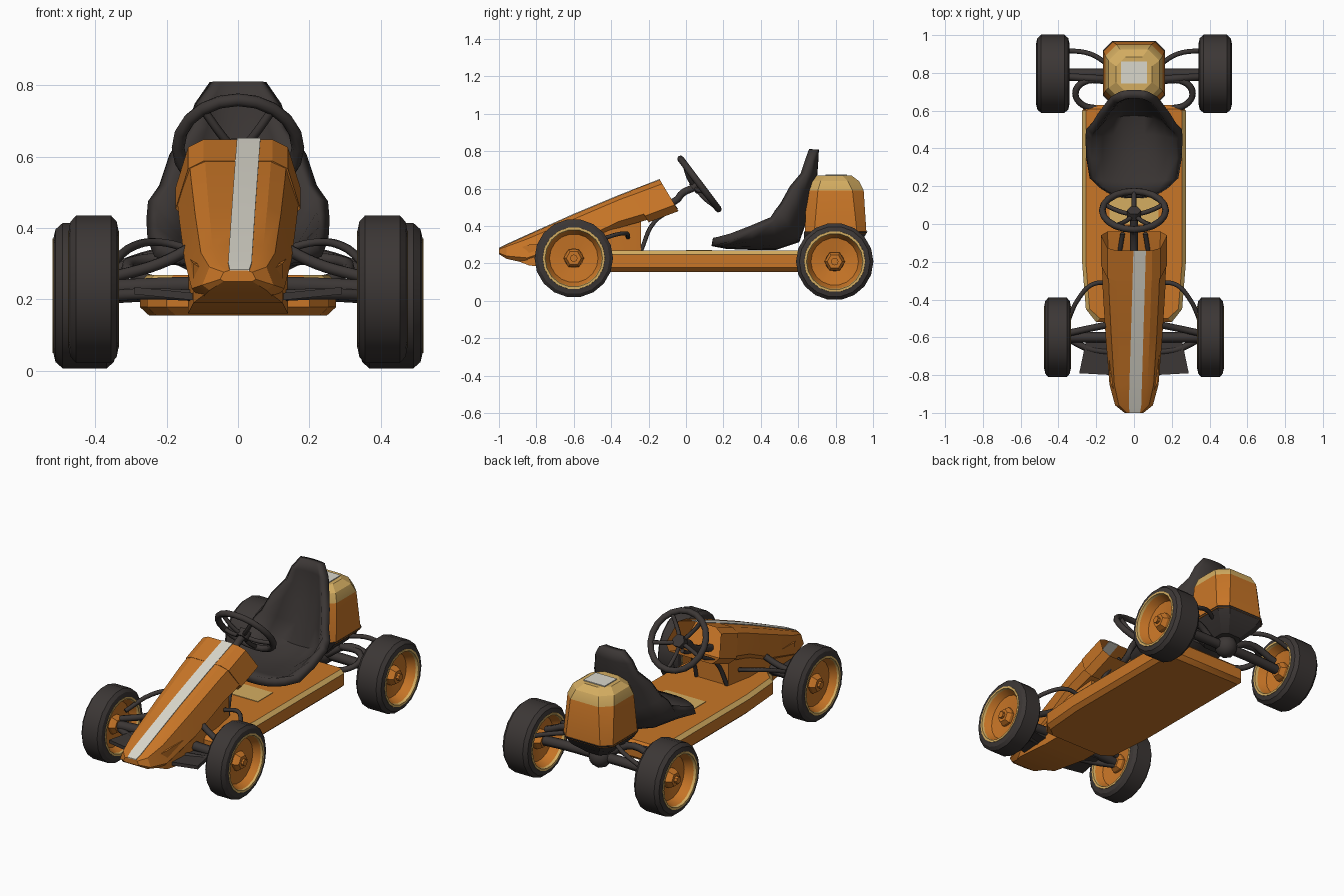
import bpy, bmesh
from math import sin, cos, pi, radians
from mathutils import Vector, Matrix

if "Cube" in bpy.data.objects:
    bpy.data.objects.remove(bpy.data.objects["Cube"])


def material(name, rgb):
    m = bpy.data.materials.new(name)
    m.use_nodes = True
    m.diffuse_color = (*rgb, 1)
    m.node_tree.nodes["Principled BSDF"].inputs["Base Color"].default_value = (*rgb, 1)
    return m


ORANGE = material("orange paint", (0.58, 0.18, 0.02))
DARK = material("dark rubber", (0.045, 0.038, 0.036))
GOLD = material("pale gold", (0.66, 0.42, 0.12))
WHITE = material("off white", (0.70, 0.68, 0.60))


def finish(name, bm, mats, rule=None, angle=25):
    """Turn a bmesh into an object; rule maps a face to a material index."""
    bmesh.ops.recalc_face_normals(bm, faces=bm.faces)
    bm.normal_update()
    if rule:
        for f in bm.faces:
            f.material_index = rule(f)
    me = bpy.data.meshes.new(name)
    bm.to_mesh(me)
    bm.free()
    for m in mats:
        me.materials.append(m)
    ob = bpy.data.objects.new(name, me)
    bpy.context.collection.objects.link(ob)
    bpy.ops.object.select_all(action="DESELECT")
    ob.select_set(True)
    bpy.context.view_layer.objects.active = ob
    bpy.ops.object.shade_smooth_by_angle(angle=radians(angle))
    return ob


def loft(rings, caps=True, closed=False):
    """Bridge rings of equal point count."""
    bm = bmesh.new()
    vs = [[bm.verts.new(p) for p in r] for r in rings]
    pairs = list(zip(vs, vs[1:])) + ([(vs[-1], vs[0])] if closed else [])
    for a, b in pairs:
        for i in range(len(a)):
            j = (i + 1) % len(a)
            bm.faces.new((a[i], a[j], b[j], b[i]))
    if caps:
        bm.faces.new(vs[0])
        bm.faces.new(vs[-1])
    return bm


def tube(name, pts, r, mat=DARK, smooth=True):
    """Round bar through points."""
    cu = bpy.data.curves.new(name, "CURVE")
    cu.dimensions = "3D"
    cu.bevel_depth, cu.bevel_resolution, cu.resolution_u = r, 1, 5
    cu.use_fill_caps = True
    sp = cu.splines.new("BEZIER" if smooth else "POLY")
    if smooth:
        sp.bezier_points.add(len(pts) - 1)
        for b, p in zip(sp.bezier_points, pts):
            b.co = p
            b.handle_left_type = b.handle_right_type = "AUTO"
    else:
        sp.points.add(len(pts) - 1)
        for b, p in zip(sp.points, pts):
            b.co = (*p, 1)
    cu.materials.append(mat)
    ob = bpy.data.objects.new(name, cu)
    bpy.context.collection.objects.link(ob)


def box(name, lo, hi, mat, bevel=0.0):
    lo, hi = Vector(lo), Vector(hi)
    bm = bmesh.new()
    bmesh.ops.create_cube(bm, size=1)
    for v in bm.verts:
        v.co = (lo + hi) / 2 + v.co * (hi - lo)
    if bevel:
        bmesh.ops.bevel(bm, geom=bm.edges[:], offset=bevel, segments=1, affect="EDGES")
    return finish(name, bm, [mat])


def cushion_ring(z, hx, y0, y1, c):
    """Rectangle with cut corners at height z."""
    half = [(hx, y0 + c), (hx, y1 - c), (hx - c, y1)]
    other = [(-x, y) for x, y in reversed(half)]
    return [(x, y, z) for x, y in [(hx - c, y0)] + half + other + [(c - hx, y0)]]


# Floor pan with gold edge strips
def floor_ring(z, d):
    half = [(0.2 - d, -0.52 + d), (0.255 - d, -0.45), (0.275 - d, -0.2), (0.275 - d, 0.6), (0.25 - d, 0.63 - d)]
    return [(x, y, z) for x, y in half + [(-x, y) for x, y in reversed(half)]]


finish("floor_pan", loft([floor_ring(0.155, 0.025), floor_ring(0.178, 0), floor_ring(0.248, 0), floor_ring(0.268, 0.02)]),
       [ORANGE, GOLD], lambda f: int(0.2 < f.normal.z < 0.95 and abs(f.normal.x) > 0.5))
box("floor_highlight", (-0.13, 0, 0.266), (0.13, 0.14, 0.271), GOLD)

# Nose cowl: (y, bottom, top, half width), rear end slanted and hollow
NOSE = [(-1.0, 0.25, 0.28, 0.05), (-0.96, 0.225, 0.3, 0.1), (-0.85, 0.2, 0.35, 0.13), (-0.6, 0.27, 0.462, 0.15),
        (-0.36, 0.39, 0.562, 0.165), (-0.14, 0.48, 0.648, 0.175)]


def nose_ring(y, z0, z1, w, slant):
    half = [(0.55, 1), (0.8, 0.87), (1, 0.2), (0.8, 0)]
    pts = half + [(-x, t) for x, t in reversed(half)]
    return [(x * w, y + slant * (1 - t), z0 + t * (z1 - z0)) for x, t in pts]


bm = loft([nose_ring(*s, 0.1 if s is NOSE[-1] else 0) for s in NOSE])
bm.faces.ensure_lookup_table()
back = bm.faces[-1]
bmesh.ops.inset_region(bm, faces=[back], thickness=0.012)
bmesh.ops.translate(bm, verts=back.verts[:], vec=(0, -0.16, -0.06))
finish("nose_cowl", bm, [ORANGE])

# Lower nose body joining the cowl to the floor
LOWER = [(-0.97, 0.24, 0.26, 0.06), (-0.84, 0.19, 0.3, 0.125), (-0.6, 0.16, 0.32, 0.14),
         (-0.4, 0.16, 0.42, 0.14), (-0.24, 0.26, 0.43, 0.11)]
finish("nose_lower_body", loft([[(w, y, a), (w, y, b), (-w, y, b), (-w, y, a)] for y, a, b, w in LOWER]), [ORANGE])

# Stripe plate along the cowl
rings = []
for y, _, z, w in NOSE:
    c, h = 0.03 + (y + 0.14) * 0.03, min(0.033, w * 0.55)
    rings.append([(c - h, y, z - 0.003), (c - h, y, z + 0.004), (c + h, y, z + 0.004), (c + h, y, z - 0.003)])
finish("nose_stripe", loft(rings), [WHITE])

# Bucket seat: (y, z, half width, edge shift y, edge shift z)
SEAT = [(0.14, 0.315, 0.17, 0.05, 0.01), (0.22, 0.3, 0.225, 0.02, 0.04), (0.35, 0.295, 0.24, 0, 0.09),
        (0.48, 0.295, 0.24, -0.02, 0.14), (0.59, 0.33, 0.235, -0.1, 0.15), (0.63, 0.45, 0.205, -0.11, 0.07),
        (0.66, 0.58, 0.175, -0.09, 0.03), (0.68, 0.68, 0.13, -0.05, 0), (0.685, 0.75, 0.11, -0.03, 0),
        (0.688, 0.81, 0.07, -0.01, 0)]
bm = bmesh.new()
grid = []
for y, z, w, ey, ez in SEAT:
    us = [i / 4 for i in range(-4, 5)]
    grid.append([bm.verts.new((u * w, y + ey * abs(u) ** 2.5, z + ez * abs(u) ** 2.5)) for u in us])
for a, b in zip(grid, grid[1:]):
    for i in range(8):
        bm.faces.new((a[i], a[i + 1], b[i + 1], b[i]))
seat = finish("seat", bm, [DARK], angle=40)
mod = seat.modifiers.new("thickness", "SOLIDIFY")
mod.thickness, mod.offset = 0.045, 0

# Rear tank with gold shoulder and white patch
finish("rear_tank", loft([cushion_ring(0.36, 0.163, 0.635, 0.965, 0.05), cushion_ring(0.59, 0.152, 0.645, 0.95, 0.06),
                          cushion_ring(0.64, 0.135, 0.66, 0.925, 0.06), cushion_ring(0.67, 0.095, 0.7, 0.885, 0.05)]),
       [ORANGE, GOLD], lambda f: int(f.calc_center_median().z > 0.6))
box("tank_patch", (-0.07, 0.745, 0.668), (0.07, 0.86, 0.675), WHITE)
finish("tank_base", loft([cushion_ring(0.26, 0.07, 0.66, 0.87, 0.03), cushion_ring(0.32, 0.13, 0.63, 0.94, 0.04),
                          cushion_ring(0.37, 0.165, 0.63, 0.97, 0.05)]), [DARK])
bm = bmesh.new()
bmesh.ops.create_icosphere(bm, subdivisions=2, radius=0.065, matrix=Matrix.Translation((0, 0.8, 0.22)))
finish("rear_gearbox", bm, [DARK])


# Wheels: lathed tyre and rim, open on both faces
def lathe(name, profile, cx, cy, cz, mat, closed=True, n=18):
    rings = [[(cx + x, cy + r * cos(2 * pi * k / n), cz + r * sin(2 * pi * k / n)) for k in range(n)] for x, r in profile]
    return finish(name, loft(rings, caps=not closed, closed=closed), [mat])


def wheel(tag, cx, cy, cz, w, r):
    tread = [(-w, r - 0.045), (-w * 0.93, r - 0.018), (-w * 0.7, r), (w * 0.7, r), (w * 0.93, r - 0.018), (w, r - 0.045)]
    lathe(tag + "_tyre", tread + [(w * 0.9, r - 0.05), (-w * 0.9, r - 0.05)], cx, cy, cz, DARK)
    for e in (-1, 1):
        lip = [(e * w * 0.85, r - 0.04), (e * w * 1.02, r - 0.044), (e * w * 1.02, r - 0.056), (e * w * 0.85, r - 0.06)]
        lathe(tag + "_rim_lip", lip, cx, cy, cz, GOLD)
    ri = r - 0.055
    rim = [(-w * 0.92, ri), (-w * 0.3, ri - 0.025), (-0.012, 0.05), (0.012, 0.05), (w * 0.3, ri - 0.025), (w * 0.92, ri), (w * 0.8, ri + 0.01), (-w * 0.8, ri + 0.01)]
    lathe(tag + "_rim", rim, cx, cy, cz, ORANGE)
    lathe(tag + "_hub", [(-w * 0.7, 0.04), (-w * 0.4, 0.055), (w * 0.4, 0.055), (w * 0.7, 0.04)], cx, cy, cz, ORANGE, False, 6)
    lathe(tag + "_hub_nut", [(-w * 0.9, 0.02), (w * 0.9, 0.02)], cx, cy, cz, ORANGE, False, 8)


for side, s in (("left", 1), ("right", -1)):
    wheel("front_" + side, s * 0.405, -0.6, 0.228, 0.07, 0.21)
    wheel("rear_" + side, s * 0.43, 0.795, 0.21, 0.088, 0.207)

    # Front suspension
    def arm(name, pts, r):
        tube(side + "_" + name, [(s * x, y, z) for x, y, z in pts], r)
    arm("front_stub", [(0.1, -0.6, 0.24), (0.25, -0.6, 0.235), (0.38, -0.6, 0.228)], 0.028)
    arm("front_lower_arm", [(0.11, -0.68, 0.21), (0.24, -0.66, 0.215), (0.36, -0.6, 0.21)], 0.018)
    arm("front_upper_arm", [(0.12, -0.53, 0.35), (0.22, -0.55, 0.3), (0.36, -0.58, 0.26)], 0.018)
    arm("steering_rod", [(0.13, -0.31, 0.34), (0.22, -0.32, 0.36), (0.29, -0.39, 0.35), (0.36, -0.54, 0.29)], 0.012)
    outline = [(0.1, -0.6), (0.25, -0.6), (0.29, -0.79), (0.11, -0.8)]
    finish(side + "_front_guard", loft([[(s * x, y, z + 0.1 * (x - 0.1)) for x, y in outline] for z in (0.195, 0.215)]), [DARK])

    # Rear suspension
    arm("rear_axle", [(0, 0.795, 0.22), (0.2, 0.795, 0.22), (0.4, 0.795, 0.21)], 0.028)
    arm("rear_loop", [(0.14, 0.76, 0.31), (0.27, 0.75, 0.31), (0.31, 0.69, 0.29), (0.27, 0.63, 0.26), (0.19, 0.61, 0.24)], 0.018)
    arm("rear_upper_arm", [(0.13, 0.84, 0.34), (0.23, 0.9, 0.33), (0.38, 0.92, 0.28)], 0.013)
    arm("rear_lower_arm", [(0.05, 0.76, 0.24), (0.2, 0.77, 0.32), (0.37, 0.78, 0.27)], 0.02)
    arm("cowl_brace", [(0.06, -0.05, 0.5), (0.08, -0.17, 0.42), (0.1, -0.24, 0.27)], 0.012)

# Steering wheel, spokes and column
frame = Matrix.Translation((0, 0.072, 0.625)) @ Matrix.Rotation(radians(-53), 4, "X")
rings = []
for k in range(20):
    a = 2 * pi * k / 20
    rings.append([frame @ Vector(((0.168 + 0.018 * cos(b)) * cos(a), (0.168 + 0.018 * cos(b)) * sin(a), 0.018 * sin(b)))
                  for b in [2 * pi * i / 8 for i in range(8)]])
finish("steering_wheel_ring", loft(rings, caps=False, closed=True), [DARK], angle=50)
for k in range(5):
    a = pi / 2 + 2 * pi * k / 5
    pts = [frame @ Vector((d * cos(a), d * sin(a), h)) for d, h in ((0.01, -0.03), (0.08, -0.025), (0.165, 0))]
    tube("steering_spoke", pts, 0.012)
tube("steering_hub", [frame @ Vector((0, 0, h)) for h in (-0.045, 0.0)], 0.038, smooth=False)
tube("steering_column", [frame @ Vector((0, 0, -0.03)), (0, -0.02, 0.575), (0, -0.05, 0.54), (0, -0.25, 0.46)], 0.022)
